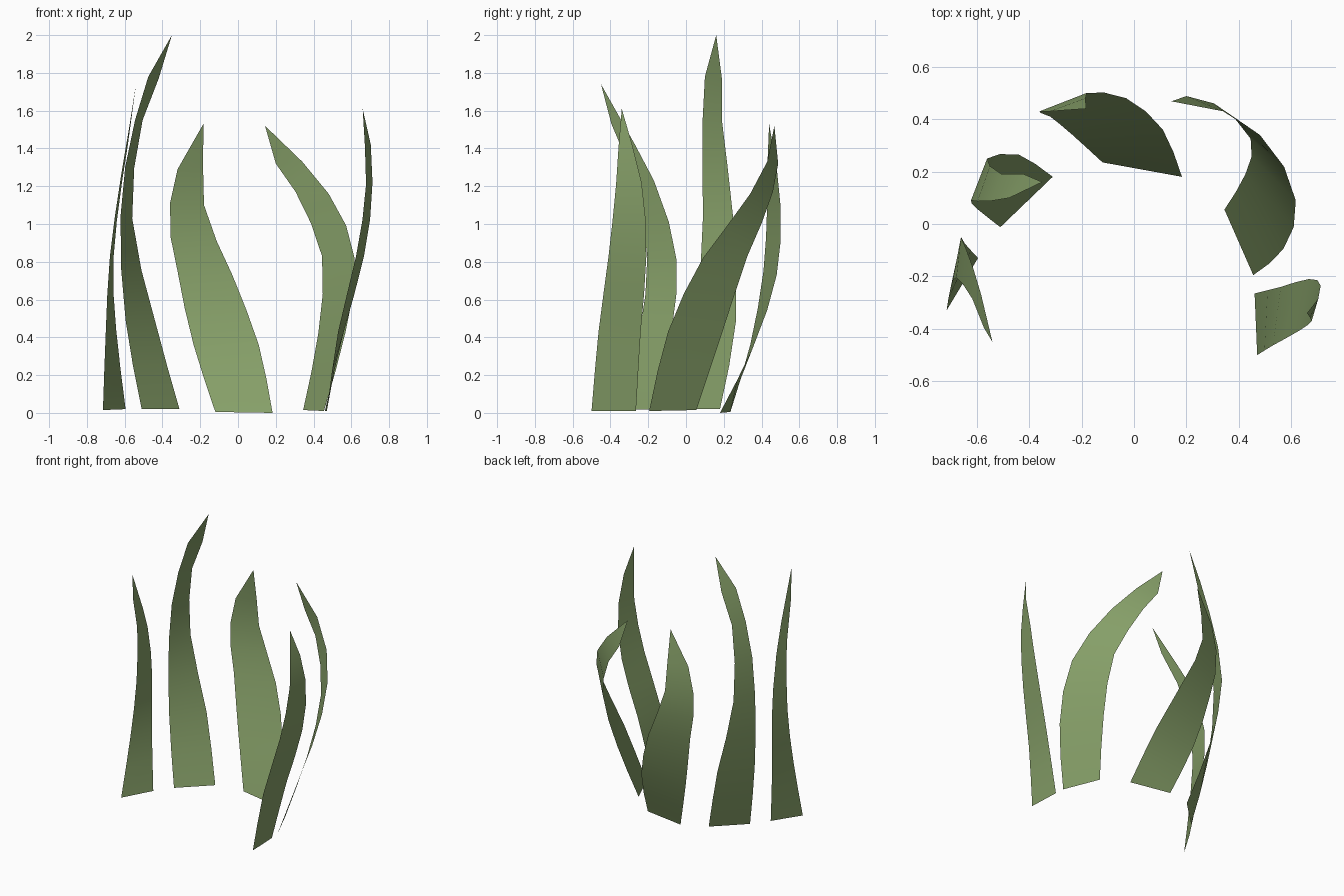
import bpy
from mathutils import Vector

green = bpy.data.materials.new("leaf_green")
green.diffuse_color = (0.24, 0.35, 0.14, 1)


def edge(keys, tip):
    """Key points at rows 0, 2, 4, 6, 7; the rows between follow a smooth curve."""
    k = [Vector(p) for p in keys]
    c = [2 * k[0] - k[1]] + k[:4] + [Vector(tip)]
    rows = []
    for i in range(1, 4):
        rows += [c[i], (9 * (c[i] + c[i + 1]) - c[i - 1] - c[i + 2]) / 16]
    return rows + [k[3], k[4]]


def blade(name, left, right, tip):
    """Thin tapering strip between two edge curves that meet in a pointed tip."""
    a, b = edge(left, tip), edge(right, tip)
    n = len(a)
    verts = a + b + [Vector(tip)]
    faces = [(i, n + i, n + i + 1, i + 1) for i in range(n - 1)]
    faces.append((n - 1, 2 * n - 1, 2 * n))
    me = bpy.data.meshes.new(name)
    me.from_pydata([tuple(v) for v in verts], [], faces)
    me.materials.append(green)
    me.shade_smooth()
    ob = bpy.data.objects.new(name, me)
    bpy.context.collection.objects.link(ob)


# far left blade, bending forward
blade("left_blade",
      [(-.715, -.33, .015), (-.70, -.245, .43), (-.678, -.205, .83), (-.617, -.285, 1.27), (-.573, -.395, 1.53)],
      [(-.595, -.13, .02), (-.645, -.075, .44), (-.66, -.05, .81), (-.613, -.17, 1.23), (-.583, -.27, 1.42)],
      (-.54, -.45, 1.74))

# tallest blade
blade("tall_blade",
      [(-.51, -.012, .02), (-.595, .055, .49), (-.622, .09, 1.04), (-.545, .088, 1.55), (-.475, .10, 1.78)],
      [(-.31, .18, .02), (-.44, .265, .49), (-.56, .25, 1.03), (-.505, .19, 1.55), (-.42, .19, 1.77)],
      (-.35, .16, 2.0))

# wide blade at the back
blade("back_blade",
      [(-.12, .235, .005), (-.235, .34, .36), (-.32, .41, .75), (-.36, .43, 1.11), (-.32, .43, 1.29)],
      [(.183, .18, .0), (.11, .36, .36), (-.03, .48, .73), (-.18, .50, 1.10), (-.185, .48, 1.30)],
      (-.183, .44, 1.53))

# blade on the right, curling to the back
blade("curling_blade",
      [(.345, .055, .015), (.425, .19, .42), (.445, .325, .83), (.305, .46, 1.17), (.20, .488, 1.32)],
      [(.455, -.195, .01), (.57, -.095, .43), (.617, .09, .82), (.48, .34, 1.16), (.34, .43, 1.33)],
      (.143, .468, 1.52))

# front right blade
blade("front_right_blade",
      [(.47, -.50, .01), (.53, -.463, .43), (.625, -.41, .83), (.678, -.37, 1.21), (.672, -.357, 1.41)],
      [(.46, -.265, .01), (.56, -.24, .43), (.667, -.21, .83), (.712, -.235, 1.22), (.703, -.285, 1.42)],
      (.66, -.34, 1.61))
